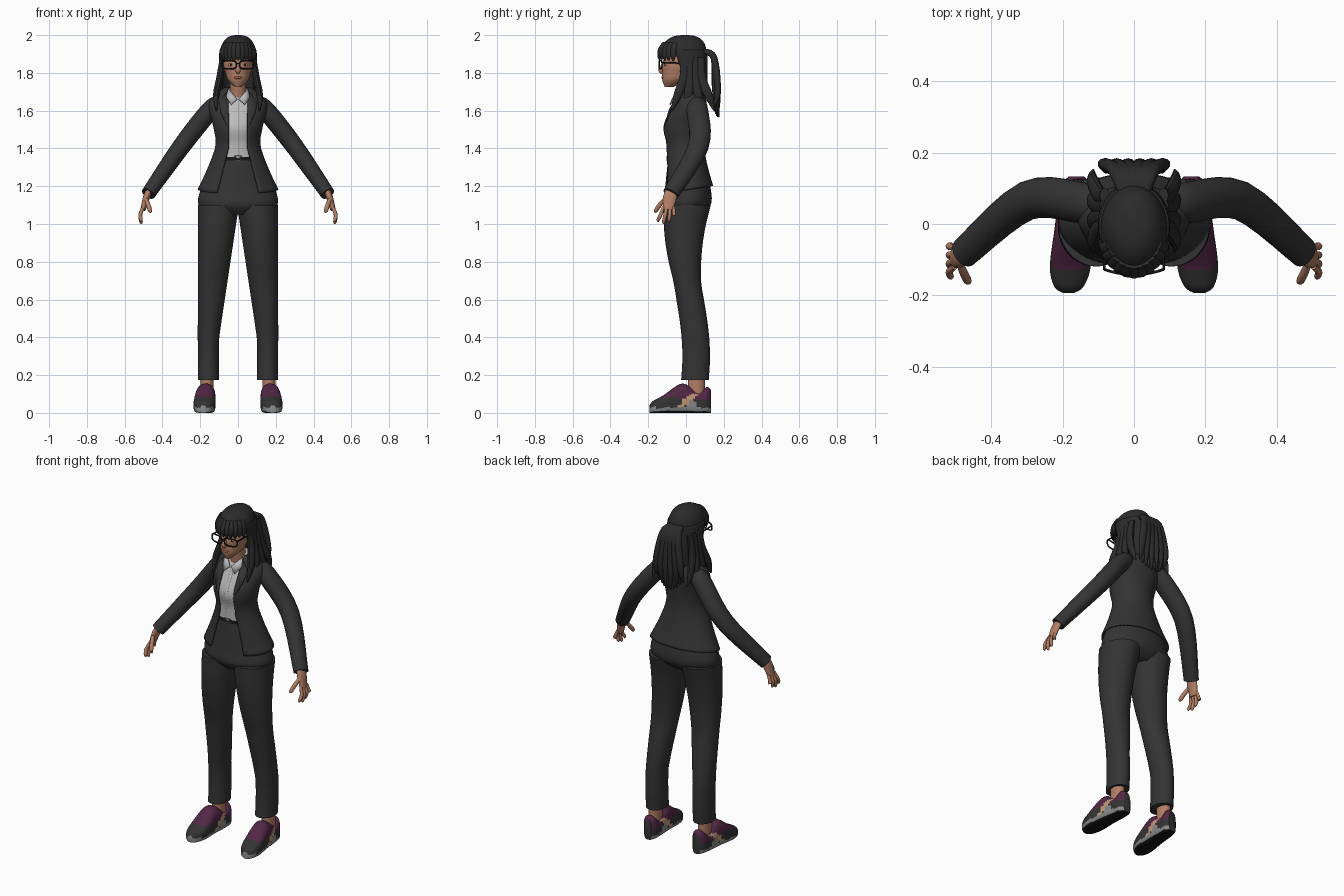
import bpy, bmesh
from math import sin, cos, asin, pi, copysign, radians
from mathutils import Vector, Matrix

if "Cube" in bpy.data.objects:
    bpy.data.objects.remove(bpy.data.objects["Cube"])
made = []


def material(name, *levels):
    """One level gives a neutral grey, three give red, green and blue."""
    colour = (*(levels * 3)[:3], 1)
    mat = bpy.data.materials.new(name)
    mat.use_nodes = True
    mat.diffuse_color = colour
    shader = next(node for node in mat.node_tree.nodes if node.type == 'BSDF_PRINCIPLED')
    shader.inputs["Base Color"].default_value = colour
    shader.inputs["Roughness"].default_value = .8
    return mat


SUIT = material("charcoal cloth", .034)
HAIR = material("black hair", .024)
SKIN = material("brown skin", .45, .21, .13)
SHIRT = material("light grey cotton", .5)
PURPLE = material("dark purple", .085, .02, .06)
GREY = material("sole grey", .25)
TAN = material("tan trim", .55, .32, .18)
BLACK = material("black plastic", .008)
LIPS = material("lip brown", .32, .11, .08)


def finish(name, bm, materials, mirror):
    bmesh.ops.recalc_face_normals(bm, faces=bm.faces)
    mesh = bpy.data.meshes.new(name)
    bm.to_mesh(mesh)
    bm.free()
    for mat in materials:
        mesh.materials.append(mat)
    ob = bpy.data.objects.new(name, mesh)
    bpy.context.collection.objects.link(ob)
    if mirror:
        ob.modifiers.new("mirror", 'MIRROR').use_mirror_merge = False
    made.append(ob)
    return ob


def smooth(points, steps=5):
    """Catmull-Rom interpolation of equal-length tuples."""
    result = []
    last = len(points) - 1
    for i in range(last):
        before, start, end, after = points[max(i - 1, 0)], points[i], points[i + 1], points[min(i + 2, last)]
        for step in range(steps):
            t = step / steps
            result.append(tuple(q + t / 2 * (r - p + t * (2*p - 5*q + 4*r - s + t * (3*(q - r) + s - p)))
                                for p, q, r, s in zip(before, start, end, after)))
    return result + [points[-1]]


def bridge(name, rings, materials, mirror=False, gap=False, loop=False):
    """Skin a row of rings, with end caps unless it is open or looped."""
    bm = bmesh.new()
    rows = [[bm.verts.new(point) for point in ring] for ring in rings]
    pairs = list(zip(rows, rows[1:])) + ([(rows[-1], rows[0])] if loop else [])
    count = len(rows[0])
    for low, high in pairs:
        for j in range(count - 1 if gap else count):
            k = (j + 1) % count
            bm.faces.new((low[j], low[k], high[k], high[j]))
    if not gap and not loop:
        bm.faces.new(reversed(rows[0]))
        bm.faces.new(rows[-1])
    return finish(name, bm, materials, mirror)


def power(value, exponent):
    return copysign(abs(value) ** exponent, value)


def loft(name, mat, sections, x=lambda z: 0, mirror=False, opening=None, count=40):
    """Level oval rings given as height, y centre, x radius, y radius; opening is half a front gap."""
    rings = []
    for z, y, rx, ry in smooth(sections):
        edge = asin(min(1, opening(z) / rx)) if opening else 0
        angles = [edge + 2 * (pi - edge) * j / count for j in range(count + bool(opening))]
        rings.append([(x(z) + rx * sin(a), y - ry * cos(a), z) for a in angles])
    ob = bridge(name, rings, [mat], mirror, gap=bool(opening))
    if opening:
        shell = ob.modifiers.new("thickness", 'SOLIDIFY')
        shell.thickness, shell.offset = .008, 0
    return ob


def tube(name, mat, points, mirror=False, flat=1, ref=(0, 1, 0), count=10, loop=False):
    """Sweep an oval along points given as x, y, z, radius."""
    path = points if loop else smooth(points)
    rings = []
    for i, (*centre, radius) in enumerate(path):
        ahead = path[(i + 1) % len(path)] if loop else path[min(i + 1, len(path) - 1)]
        behind = path[i - 1] if loop else path[max(i - 1, 0)]
        along = (Vector(ahead[:3]) - Vector(behind[:3])).normalized()
        side = along.cross(Vector(ref)).normalized()
        other = side.cross(along) * flat
        rings.append([Vector(centre) + radius * (side * cos(a) + other * sin(a))
                      for a in (2 * pi * j / count for j in range(count))])
    return bridge(name, rings, [mat], mirror, loop=loop)


def taper(name, mat, points, radius, **options):
    """A four-point strand or finger that narrows at its tip."""
    tube(name, mat, [(*p, radius * scale) for p, scale in zip(points, (.8, 1, .9, .2))], **options)


def ball(name, mat, centre, size, mirror=False):
    bm = bmesh.new()
    bmesh.ops.create_uvsphere(bm, u_segments=16, v_segments=10, radius=1,
                              matrix=Matrix.Translation(centre) @ Matrix.Diagonal((*size, 1)))
    finish(name, bm, [mat], mirror)


def flap(name, mat, corners):
    bm = bmesh.new()
    bm.faces.new([bm.verts.new(corner) for corner in corners])
    finish(name, bm, [mat], True).modifiers.new("thickness", 'SOLIDIFY').thickness = .006


# Trousers: straight outer seam, inner seam closing upward, knees curving forward
def inseam(z):
    return min(.1, .16 - .15 * z)


outseam = .213
heights = [.175 + (1.1 - .175) * i / 9 for i in range(10)]
loft("trouser_legs", SUIT, [(z, .022 + .032 * cos(pi * (z - .3) / .6), (outseam - inseam(z)) / 2,
                             .073 + .13 * max(0, z - .7)) for z in heights],
     x=lambda z: (outseam + inseam(z)) / 2, mirror=True)
loft("trouser_hips", SUIT, [(1.05, 0, .15, .08), (1.1, .005, .208, .125), (1.18, .01, .198, .122),
                            (1.36, 0, .118, .093)])
loft("belt", BLACK, [(1.335, 0, .13, .1), (1.36, 0, .122, .097)])
tube("belt_buckle", GREY, [(.016 * i, -.1, 1.347 + .012 * j, .003)
                           for i, j in ((-1, -1), (1, -1), (1, 1), (-1, 1))], loop=True)

# Jacket with open front, then the shirt as a slimmer copy inside it
torso = [(1.18, .01, .21, .13), (1.3, 0, .155, .11), (1.42, -.01, .115, .1), (1.52, -.015, .128, .108),
         (1.64, .02, .15, .085), (1.72, .03, .07, .055)]
jacket = loft("jacket_body", SUIT, torso, opening=lambda z: .05 + .27 * max(0, 1.4 - z))
for vertex in jacket.data.vertices:
    vertex.co.z += .7 * vertex.co.y * max(0, 1.4 - vertex.co.z)
inner = [(z, y, rx - .012, ry - .011) for z, y, rx, ry in smooth(torso) if z > 1.34]
loft("shirt", SHIRT, inner)
tube("shirt_placket", SHIRT, [(0, y - ry, z, .009) for z, y, rx, ry in inner if z < 1.66], flat=.3)
flap("shirt_collar", SHIRT, [(.05, -.03, 1.715), (.062, -.045, 1.67), (.036, -.083, 1.63), (.003, -.07, 1.66)])
flap("jacket_lapel", SUIT, [(.06, -.04, 1.7), (.1, -.05, 1.65), (.095, -.093, 1.6), (.052, -.12, 1.5)])
tube("sleeves", SUIT, [(.1, .05, 1.64, .04), (.15, .06, 1.6, .05), (.3, .065, 1.41, .048),
                       (.475, -.08, 1.16, .038)], mirror=True, flat=1.15, count=24)

# Hands with four fanned fingers and a thumb
tube("palms", SKIN, [(.465, -.07, 1.19, .016), (.485, -.085, 1.14, .018), (.503, -.095, 1.075, .014)],
     mirror=True, flat=2, count=16)
for i, finger in enumerate(("index", "middle", "ring", "little")):
    root, tip, drop = .018 * i - .12, .029 * i - .147, 1 + .01 * (i - 1) ** 2
    taper(finger + "_fingers", SKIN, [(.502, root, 1.09), (.517, (root + tip) / 2, 1.05),
                                      (.513, tip, drop + .012), (.51, tip, drop)], .01, mirror=True)
taper("thumbs", SKIN, [(.49, -.105, 1.14), (.475, -.14, 1.1), (.465, -.16, 1.07), (.463, -.165, 1.06)],
      .012, mirror=True)

# Ankles and shoes, the shoe lofted from toe to heel as y, height, half width
loft("ankles", SKIN, [(.06, .055, .034, .045), (.2, .055, .034, .045)], x=lambda z: .164, mirror=True)
rings = []
for y, height, width in smooth([(-.193, .04, .016), (-.175, .063, .041), (-.12, .093, .057), (-.02, .155, .052),
                                (.065, .11, .046), (.11, .137, .041), (.133, .12, .022)], 8):
    ring = []
    for a in (2 * pi * j / 40 for j in range(40)):
        bulge = .45 if sin(a) < 0 else .8
        ring.append((.17 - .07 * y + width * power(cos(a), bulge), y, height / 2 * (1 + power(sin(a), bulge))))
    rings.append(ring)
shoes = bridge("shoes", rings, [SUIT, PURPLE, GREY, TAN, BLACK], mirror=True)
for face in shoes.data.polygons:
    x, y, z = face.center
    if face.normal.z < -.6:
        face.material_index = 4
    elif z < .028 or z < .055 and 0 < y < .06:
        face.material_index = 2
    elif z < .1 and abs(y - 1.2 * z + .07) < .02 and abs(face.normal.x) > .4:
        face.material_index = 3
    elif z > .082 and y > -.125 or z > .07 and y > .04:
        face.material_index = 1

# Neck, head and face
tube("neck", SKIN, [(0, .01, 1.62, .046), (0, 0, 1.7, .042), (0, -.012, 1.8, .046)], count=24)
loft("head", SKIN, [(1.725, -.09, .018, .022), (1.76, -.06, .052, .065), (1.8, -.036, .067, .09),
                    (1.86, -.012, .077, .11), (1.97, 0, .05, .075)])
tube("nose", SKIN, [(0, -.116, 1.855, .006), (0, -.132, 1.815, .014), (0, -.125, 1.8, .008)])
ball("lips", LIPS, (0, -.122, 1.775), (.021, .009, .008))
ball("eyes", SHIRT, (.036, -.109, 1.843), (.015, .005, .008), mirror=True)
ball("irises", BLACK, (.036, -.113, 1.843), (.006, .003, .006), mirror=True)
ball("ears", SKIN, (.078, 0, 1.83), (.01, .018, .028), mirror=True)

# Glasses with rounded rims wrapping back around the face
rim = []
for a in (2 * pi * j / 28 for j in range(28)):
    x = .046 + .037 * power(cos(a), .6)
    rim.append((x, 2.2 * x * x - .142, 1.843 + .022 * power(sin(a), .6), .004))
tube("glasses_rims", BLACK, rim, mirror=True, loop=True)
tube("glasses_bridge", BLACK, [(-.012, -.14, 1.85, .003), (.012, -.14, 1.85, .003)])
tube("glasses_temples", BLACK, [(.083, -.127, 1.855, .004), (.084, .01, 1.85, .004)],
     mirror=True, ref=(1, 0, 0))

# Hair: domed crown, open-fronted back, fringe, side locks and ponytail
dome = [pi / 2 * i / 8.4 for i in range(9)]
loft("hair_crown", HAIR, [(1.888 + .112 * sin(a), .013 * sin(a) - .018, .096 * cos(a) ** .7, .126 * cos(a) ** .7)
                          for a in dome])
loft("hair_back", HAIR, [(1.92, -.01, .094, .118), (1.84, .01, .097, .1), (1.68, .035, .08, .075)],
     opening=lambda z: .088)
for i in range(-5, 6):
    across, out = sin(.23 * i), cos(.23 * i)
    strand = [(.096 * across * scale, -.018 - .126 * out * scale, z)
              for scale, z in ((.8, 1.96), (.97, 1.925), (1, 1.89), (.96, 1.866 - .004 * (i % 2)))]
    taper("fringe_lock", HAIR, strand, .017, flat=.5, ref=(across, -out, 0))
for i in range(4):
    drape = .055 * i - .045
    end = drape + (-.03 if i < 2 else .03)
    taper("side_lock", HAIR, [(.082, .03 * i - .01, 1.88), (.096, .03 * i - .01, 1.78),
                              (.116, drape, 1.68), (.114, end, 1.6)], .018, mirror=True, flat=1.4)
for i in range(-5, 6):
    fan = i / 5
    taper("ponytail_lock", HAIR, [(.03 * fan, .09, 1.915), (.05 * fan, .148, 1.88),
                                  (.083 * fan, .155 + .013 * (i % 2), 1.7),
                                  (.08 * fan, .175 - .03 * abs(fan), 1.565 + .05 * fan * fan)],
          .018, flat=1.2, ref=(1, 0, 0))

# Smooth shading with crisp edges
for ob in bpy.context.selected_objects:
    ob.select_set(False)
for ob in made:
    ob.select_set(True)
bpy.context.view_layer.objects.active = made[0]
bpy.ops.object.shade_smooth_by_angle(angle=radians(45))
